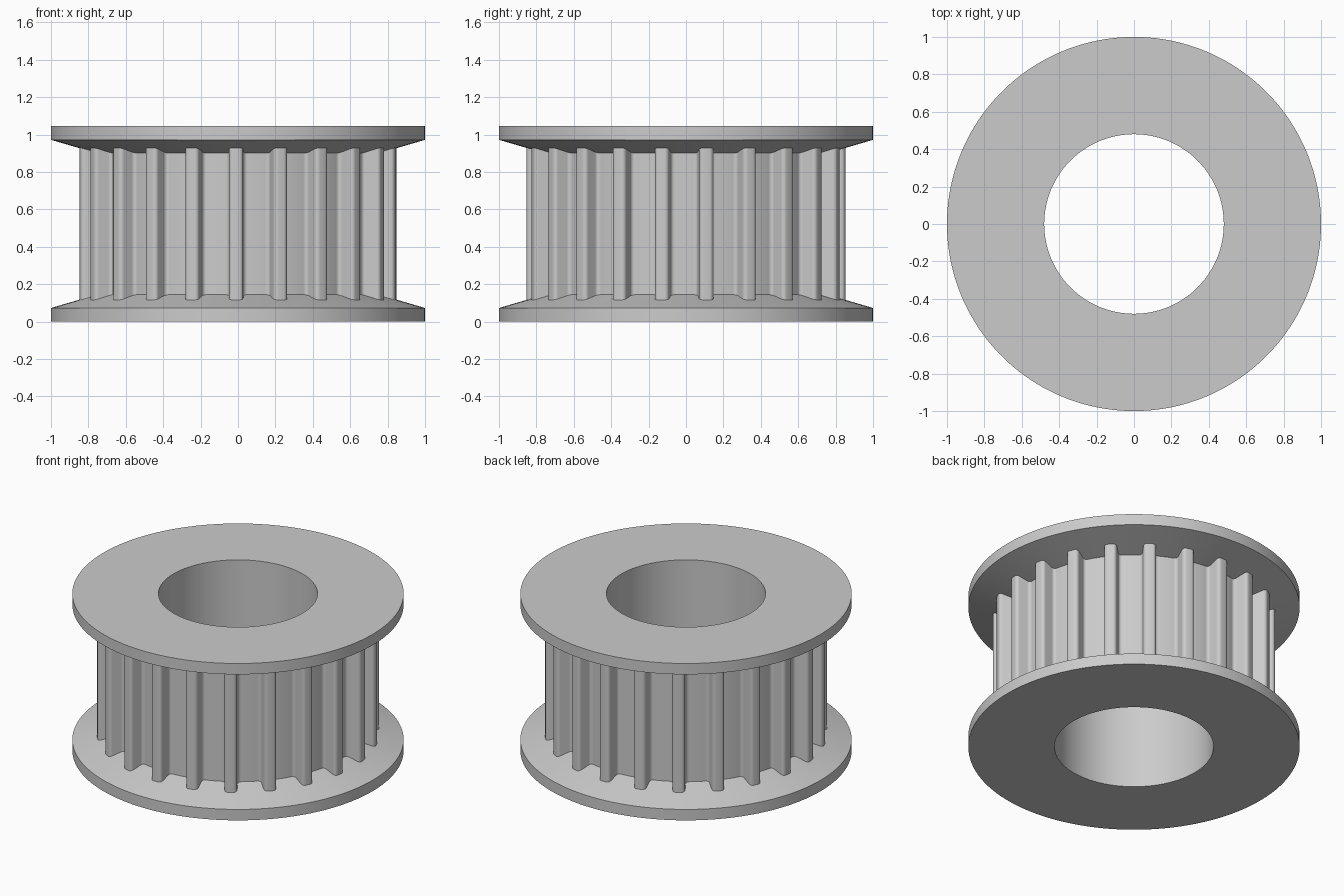
import bpy, bmesh, math
from mathutils import Matrix

cube = bpy.data.objects.get("Cube")
if cube:
    bpy.data.objects.remove(cube, do_unlink=True)

HEIGHT = 1.045
RIM, ROOT, TIP, BORE = 1.0, 0.757, 0.852, 0.48
TEETH = 22
SEGMENTS = TEETH * 8
FIRST_TOOTH = math.radians(-90.7)

# Plain grey metal
grey = bpy.data.materials.new("grey metal")
grey.use_nodes = True
colour = (0.6, 0.6, 0.6, 1)
grey.diffuse_color = colour
grey.node_tree.nodes["Principled BSDF"].inputs["Base Color"].default_value = colour


def finish(name, bm):
    bmesh.ops.recalc_face_normals(bm, faces=bm.faces)
    mesh = bpy.data.meshes.new(name)
    bm.to_mesh(mesh)
    bm.free()
    mesh.materials.append(grey)
    obj = bpy.data.objects.new(name, mesh)
    bpy.context.collection.objects.link(obj)
    bpy.ops.object.select_all(action='DESELECT')
    obj.select_set(True)
    bpy.context.view_layer.objects.active = obj
    bpy.ops.object.shade_smooth_by_angle(angle=math.radians(30))
    return obj


# Hub with both bevelled flanges and the through bore, turned from one profile
lower = [(BORE, 0), (RIM, 0), (RIM, 0.073), (ROOT, 0.144)]
profile = lower + [(r, HEIGHT - z) for r, z in reversed(lower)]
bm = bmesh.new()
rings = []
for i in range(SEGMENTS):
    a = FIRST_TOOTH + math.tau * i / SEGMENTS
    rings.append([bm.verts.new((r * math.cos(a), r * math.sin(a), z)) for r, z in profile])
for i, ring in enumerate(rings):
    after = rings[(i + 1) % SEGMENTS]
    for j in range(len(profile)):
        k = (j + 1) % len(profile)
        bm.faces.new((ring[j], after[j], after[k], ring[k]))
finish("flanged_hub", bm)


# Half outline of a tooth: root fillet, straight flank, rounded crest
def arc(cx, cy, radius, start, end, steps=5):
    angles = [math.radians(start + (end - start) * i / steps) for i in range(steps + 1)]
    return [(cx + radius * math.cos(a), cy + radius * math.sin(a)) for a in angles]


half = [(ROOT - 0.03, 0.058)]
half += arc(ROOT + 0.018, 0.058, 0.02, 180, 270)
half += arc(TIP - 0.022, 0.016, 0.022, 90, 0)
outline = half + [(r, -w) for r, w in reversed(half)]

# Teeth run the width of the hub, their ends buried in the flange slopes
bm = bmesh.new()
for i in range(TEETH):
    turn = Matrix.Rotation(FIRST_TOOTH + math.tau * i / TEETH, 4, 'Z')
    face = bm.faces.new([bm.verts.new((r, w, 0.1)) for r, w in outline])
    made = bmesh.ops.extrude_face_region(bm, geom=[face], use_keep_orig=True)["geom"]
    moved = [g for g in made if isinstance(g, bmesh.types.BMVert)]
    bmesh.ops.translate(bm, verts=moved, vec=(0, 0, HEIGHT - 0.2))
    bmesh.ops.transform(bm, matrix=turn, verts=list(face.verts) + moved)
finish("belt_teeth", bm)
